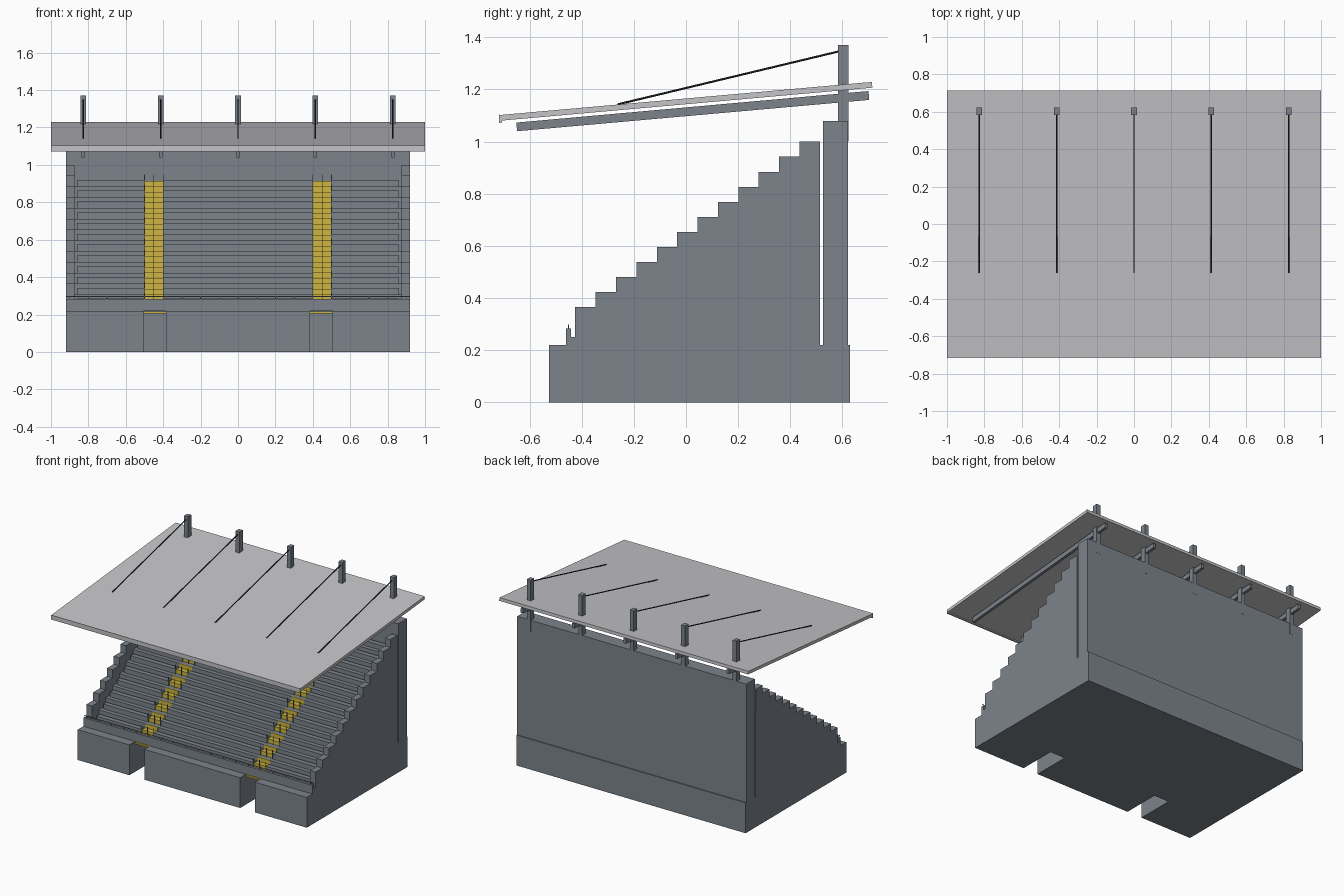
import bpy, bmesh, math
from mathutils import Vector

cube = bpy.data.objects.get("Cube")
if cube:
    bpy.data.objects.remove(cube, do_unlink=True)


def material(name, rgb):
    m = bpy.data.materials.new(name)
    m.use_nodes = True
    m.diffuse_color = (*rgb, 1)
    m.node_tree.nodes["Principled BSDF"].inputs["Base Color"].default_value = (*rgb, 1)
    return m


GREY = material("concrete grey", (0.20, 0.23, 0.26))
LIGHT = material("roof light grey", (0.56, 0.56, 0.58))
YELLOW = material("aisle yellow", (0.62, 0.47, 0.05))
DARK = material("cable dark grey", (0.03, 0.032, 0.036))


def finish(name, bm, mat):
    bmesh.ops.recalc_face_normals(bm, faces=bm.faces)
    mesh = bpy.data.meshes.new(name)
    bm.to_mesh(mesh)
    bm.free()
    mesh.materials.append(mat)
    ob = bpy.data.objects.new(name, mesh)
    bpy.context.collection.objects.link(ob)
    return ob


def add_box(bm, x, y, z):
    """Box from (low, high) ranges on each axis."""
    verts = bmesh.ops.create_cube(bm, size=1)["verts"]
    for v in verts:
        v.co = [(r[0] + r[1]) / 2 + c * (r[1] - r[0]) for r, c in zip((x, y, z), v.co)]


def boxes(name, mat, ranges):
    bm = bmesh.new()
    for x, y, z in ranges:
        add_box(bm, x, y, z)
    return finish(name, bm, mat)


def prism(name, mat, points, offset):
    """Extrude a closed outline of 3D points along an offset."""
    bm = bmesh.new()
    face = bm.faces.new([bm.verts.new(p) for p in points])
    ext = bmesh.ops.extrude_face_region(bm, geom=[face])
    bmesh.ops.translate(bm, vec=offset,
                        verts=[g for g in ext["geom"] if isinstance(g, bmesh.types.BMVert)])
    return finish(name, bm, mat)


def side_prism(name, mat, outline, x0, x1):
    return prism(name, mat, [(x0, y, z) for y, z in outline], (x1 - x0, 0, 0))


def around(c, half):
    return (c - half, c + half)


ROWS, RUN, RISE = 12, 0.0782, 0.0577
Y0, TREAD0 = -0.425, 0.25
W, INNER, BASE, BACK = 0.92, 0.875, 0.22, 0.515
AISLES = (-0.45, 0.45)

# Plinth with two entrance notches in the front
outline = [(-W, 0.63), (-W, -0.525)]
for a in AISLES:
    lo, hi = around(math.copysign(0.445, a), 0.06)
    outline += [(lo, -0.525), (lo, -0.25), (hi, -0.25), (hi, -0.525)]
outline += [(W, -0.525), (W, 0.63)]
prism("plinth", GREY, [(x, y, 0) for x, y in outline], (0, 0, BASE))
boxes("entrance_lintel", YELLOW,
      [(around(math.copysign(0.445, a), 0.06), (-0.462, -0.44), (0.205, 0.216)) for a in AISLES])


# Stepped terrace and taller stepped side walls
def stairs(first):
    pts = []
    for i in range(ROWS):
        y, z = Y0 + i * RUN, first + i * RISE
        pts += [(y, z), (min(y + RUN, BACK), z)]
    return pts


terrace = [(BACK, BASE), (-0.46, BASE), (-0.46, TREAD0)] + stairs(TREAD0)[1:]
side_prism("terrace", GREY, terrace, -INNER, INNER)
wall = [(BACK, BASE), (-0.46, BASE), (-0.46, TREAD0), (Y0, TREAD0)] + stairs(0.365)
for side, name in ((-1, "right_side_wall"), (1, "left_side_wall")):
    side_prism(name, GREY, wall, side * INNER, side * W)

# Front parapet with a low rail
boxes("front_parapet", GREY, [((-W, W), (-0.46, -0.442), (BASE, 0.283))])
rail = [((-W, W), (-0.453, -0.449), (0.294, 0.298))]
rail += [(around(-0.9 + 0.1 * i, 0.002), (-0.453, -0.449), (0.28, 0.296)) for i in range(19)]
boxes("front_rail", GREY, rail)

# Benches, aisle steps and aisle posts, row by row
benches, steps, posts = [], [], []
for i in range(ROWS):
    y, z = Y0 + i * RUN, TREAD0 + i * RISE
    for x in ((-0.86, -0.5), (-0.4, 0.4), (0.5, 0.86)):
        benches.append((x, (y + 0.03, y + 0.066), (z, z + 0.035)))
    for a in AISLES:
        steps.append((around(a, 0.05), (y + RUN / 2, y + RUN), (z, z + RISE / 2)))
        if i:
            steps.append((around(a, 0.05), (y - 0.003, y + 0.004), (z - RISE / 2, z + 0.001)))
        for dx in (-0.05, 0, 0.05):
            posts.append((around(a + dx, 0.002), around(y + 0.03, 0.002), (z, z + 0.065)))
boxes("benches", GREY, benches)
boxes("aisle_steps", YELLOW, steps)
boxes("aisle_posts", GREY, posts)

# Rear wall, set off from the terrace by a narrow gap
boxes("rear_wall", GREY, [((-W, W), (0.525, 0.622), (BASE, 1.08))])

# Sloping roof with a front lip
side_prism("roof", LIGHT, [(-0.715, 1.08), (0.715, 1.207), (0.713, 1.229), (-0.715, 1.102)], -1, 1)
side_prism("roof_lip", LIGHT, [(-0.717, 1.072), (-0.706, 1.073), (-0.706, 1.1), (-0.717, 1.104)], -1, 1)

# Masts, roof beams and stay cables
MASTS = [0.4135 * k for k in range(-2, 3)]
boxes("masts", GREY, [(around(x, 0.0155), (0.584, 0.623), (1.0, 1.37)) for x in MASTS])
beam = [(-0.648, 1.04), (0.703, 1.16), (0.7, 1.194), (-0.651, 1.073)]
for x in MASTS:
    side_prism("roof_beam", GREY, beam, x - 0.01, x + 0.01)
    a, b = Vector((x, -0.262, 1.143)), Vector((x, 0.59, 1.347))
    bm = bmesh.new()
    bmesh.ops.create_cone(bm, cap_ends=True, segments=8, radius1=0.004, radius2=0.004,
                          depth=(b - a).length)
    cable = finish("stay_cable", bm, DARK)
    cable.location = (a + b) / 2
    cable.rotation_euler = (b - a).to_track_quat("Z", "Y").to_euler()
